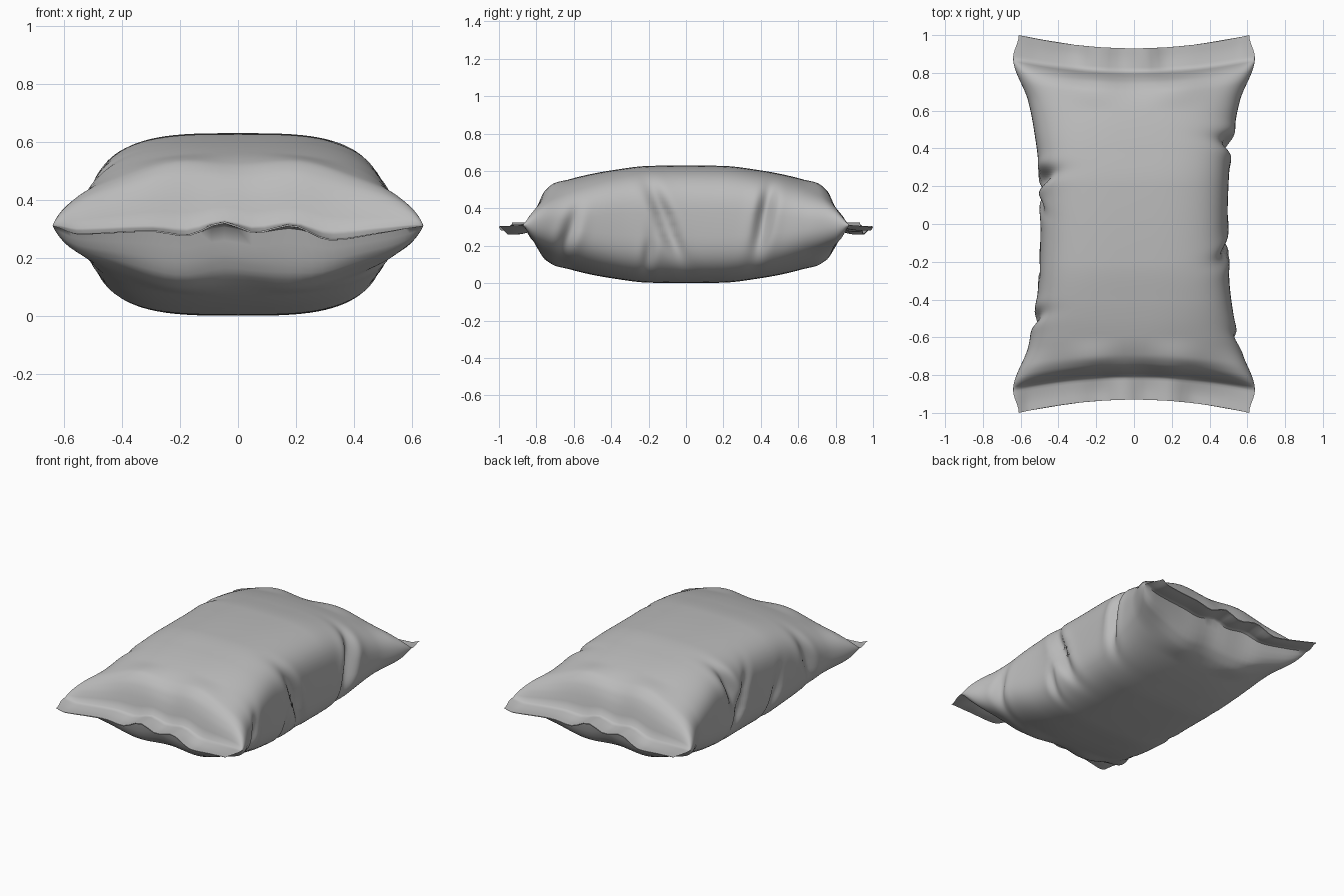
import bpy, bmesh, math

cube = bpy.data.objects.get("Cube")
if cube:
    bpy.data.objects.remove(cube)


def curve(points, x):
    """Smooth interpolation through points without overshoot."""
    x = min(max(x, points[0][0]), points[-1][0])
    n = len(points)
    slopes = [(b[1] - a[1]) / (b[0] - a[0]) for a, b in zip(points, points[1:])]

    def tangent(i):
        if i in (0, n - 1):
            return 0.0
        a, b = slopes[i - 1], slopes[i]
        return 2 * a * b / (a + b) if a * b > 0 else 0.0

    i = max(k for k in range(n - 1) if points[k][0] <= x)
    (x0, y0), (x1, y1) = points[i], points[i + 1]
    d = x1 - x0
    t = (x - x0) / d
    return (y0 * (1 + 2 * t) * (1 - t) ** 2 + y1 * t * t * (3 - 2 * t)
            + d * tangent(i) * t * (1 - t) ** 2 - d * tangent(i + 1) * t * t * (1 - t))


def ramp(a, b, x):
    t = min(max((x - a) / (b - a), 0), 1)
    return t * t * (3 - 2 * t)


# Half width and half height along the bag, and the wave of the sealed edge
WIDTH = [(0, .495), (.3, .505), (.5, .53), (.65, .56), (.88, .64), (1, .61)]
HEIGHT = [(0, .315), (.2, .312), (.4, .288), (.6, .25), (.74, .222), (.81, .18),
          (.85, .11), (.88, .006), (1, .003)]
WAVE = [(-.64, .0), (-.55, -.025), (-.3, -.015), (-.18, -.03), (-.05, .015),
        (.06, -.02), (.18, .005), (.32, -.045), (.5, -.02), (.64, .0)]
# Side dents: side, y, z, slant, width, depth, reach
DENTS = [(1, -.11, .33, -.4, .06, .045, .2), (1, .42, .36, .2, .055, .05, .2),
         (1, -.63, .25, .3, .05, .03, .13), (1, -.2, .14, .1, .04, .02, .1),
         (-1, .25, .46, .3, .055, .05, .14), (-1, .14, .3, -.4, .05, .03, .15),
         (-1, -.5, .36, .25, .05, .03, .16), (-1, -.2, .2, -.3, .05, .025, .14)]
MID = .315


def bag_point(t, angle):
    a = abs(t)
    end = 1 if t > 0 else -1
    w, h = curve(WIDTH, a), curve(HEIGHT, a)
    power = 2 / (3.3 - 1.2 * ramp(.3, .85, a))
    c, s = math.cos(angle), math.sin(angle)
    x = w * math.copysign(abs(c) ** power, c)
    z = MID + h * math.copysign(abs(s) ** power, s)
    # The seal bows inward at the middle
    r = x / w
    y = t - end * .07 * (1 - r * r) * ramp(.5, .88, a)
    # The sealed edge ripples up and down
    z += (curve(WAVE, x * end * -1) - .008) * ramp(.75, .97, a)
    # Soft cushion dents on the top and bottom next to the seal
    lift = ramp(.6, .78, a) * (1 - ramp(.82, .88, a))
    z -= .012 * lift * math.cos(14 * x) * s
    for side, dy, dz, slant, wide, depth, reach in DENTS:
        if side * x > 0:
            u = (y - dy - slant * (z - dz)) / wide
            fall = math.exp(-((z - dz) / reach) ** 2) * r * r * (1 - ramp(.7, .88, a))
            x -= side * depth * (1 - u * u) * math.exp(-u * u) * fall
    return x, y, z


# Bag body with its two flat seals as one lofted skin
ROWS, SEGMENTS = 160, 96
bm = bmesh.new()
rings = []
for i in range(ROWS + 1):
    t = -1 + 2 * i / ROWS
    rings.append([bm.verts.new(bag_point(t, 2 * math.pi * k / SEGMENTS))
                  for k in range(SEGMENTS)])
for lower, upper in zip(rings, rings[1:]):
    for k in range(SEGMENTS):
        n = (k + 1) % SEGMENTS
        bm.faces.new((lower[k], upper[k], upper[n], lower[n]))
bm.faces.new(rings[0])
bm.faces.new(rings[-1][::-1])
bmesh.ops.recalc_face_normals(bm, faces=bm.faces)
mesh = bpy.data.meshes.new("pillow_bag")
bm.to_mesh(mesh)
bm.free()
bag = bpy.data.objects.new("pillow_bag", mesh)
bpy.context.collection.objects.link(bag)

# Plain grey film
film = bpy.data.materials.new("grey_film")
film.use_nodes = True
grey = (.5, .5, .5, 1)
film.diffuse_color = grey
film.node_tree.nodes["Principled BSDF"].inputs["Base Color"].default_value = grey
mesh.materials.append(film)

bpy.context.view_layer.objects.active = bag
bag.select_set(True)
bpy.ops.object.shade_smooth_by_angle(angle=math.radians(50))
